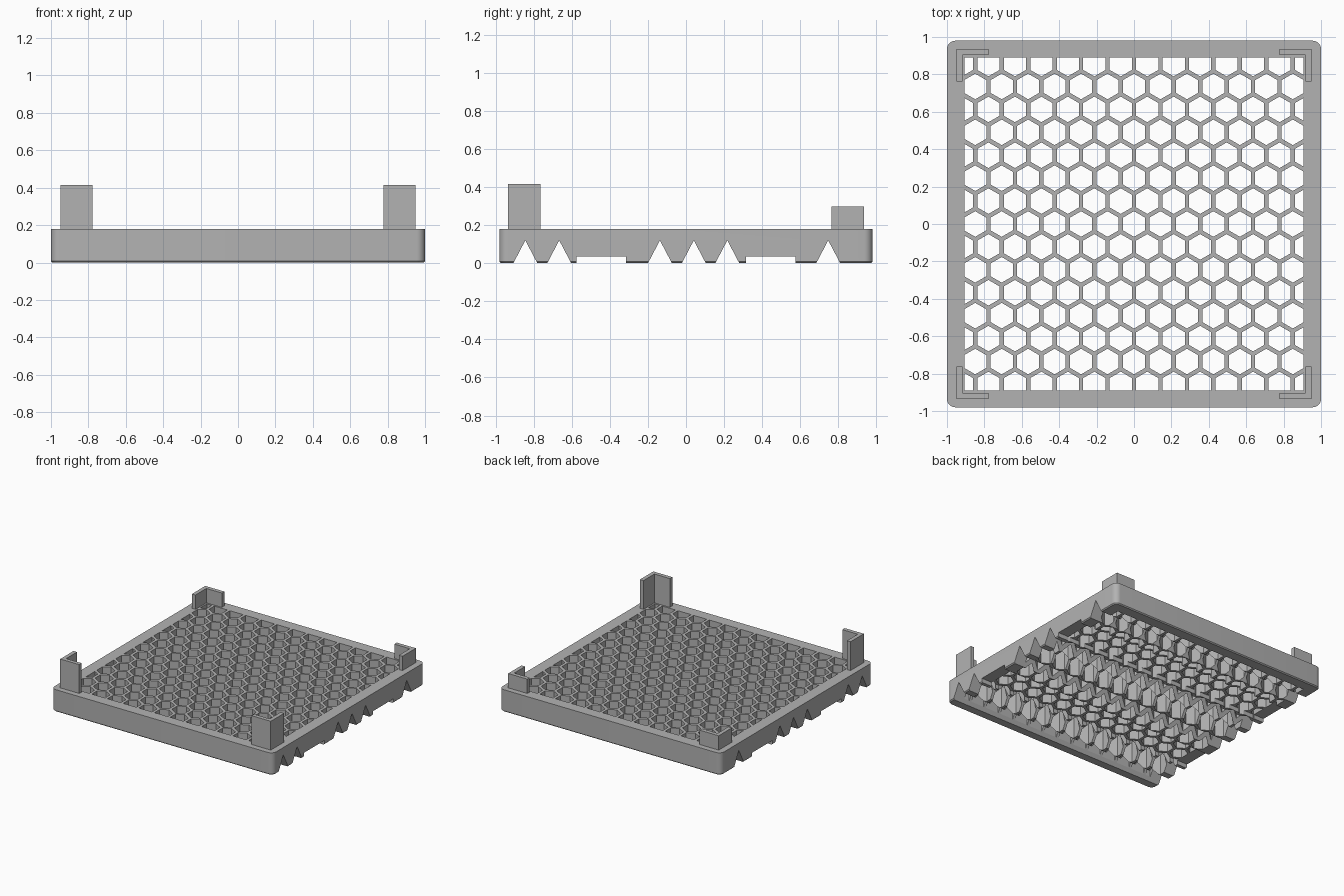
import bpy, bmesh
from math import sin, cos, pi, radians
from mathutils import Vector

if "Cube" in bpy.data.objects:
    bpy.data.objects.remove(bpy.data.objects["Cube"], do_unlink=True)

HALF_X, HALF_Y, HEIGHT = 1.0, 0.98, 0.18      # tray frame
OPEN_X, OPEN_Y = 0.905, 0.89                  # honeycomb field
PITCH, WALL = 0.1415, 0.023                   # honeycomb cells

grey = bpy.data.materials.new("warm_grey")
grey.use_nodes = True
grey.diffuse_color = (0.45, 0.45, 0.45, 1)
grey.node_tree.nodes["Principled BSDF"].inputs["Base Color"].default_value = grey.diffuse_color


def finish(bm, name):
    bmesh.ops.recalc_face_normals(bm, faces=bm.faces)
    mesh = bpy.data.meshes.new(name)
    bm.to_mesh(mesh)
    bm.free()
    mesh.materials.append(grey)
    obj = bpy.data.objects.new(name, mesh)
    bpy.context.collection.objects.link(obj)
    return obj


def prism(bm, outline, offset):
    """Closed prism from a flat outline swept by an offset."""
    low = [bm.verts.new(p) for p in outline]
    high = [bm.verts.new(Vector(p) + Vector(offset)) for p in outline]
    bm.faces.new(low)
    bm.faces.new(high[::-1])
    for i in range(len(low)):
        j = (i + 1) % len(low)
        bm.faces.new((low[i], low[j], high[j], high[i]))


def activate(obj):
    bpy.ops.object.select_all(action='DESELECT')
    obj.select_set(True)
    bpy.context.view_layer.objects.active = obj


def cut(obj, cutter):
    activate(obj)
    mod = obj.modifiers.new("cut", 'BOOLEAN')
    mod.operation, mod.solver, mod.object = 'DIFFERENCE', 'EXACT', cutter
    bpy.ops.object.modifier_apply(modifier=mod.name)
    bpy.data.objects.remove(cutter, do_unlink=True)


# Slab with rounded upright corners and a small chamfer underneath
bm = bmesh.new()
bmesh.ops.create_cube(bm, size=1)
for v in bm.verts:
    v.co = (v.co.x * 2 * HALF_X, v.co.y * 2 * HALF_Y, (v.co.z + 0.5) * HEIGHT)
upright = [e for e in bm.edges if abs(e.verts[0].co.z - e.verts[1].co.z) > 0.1]
bmesh.ops.bevel(bm, geom=upright, offset=0.045, segments=8, profile=0.5, affect='EDGES')
bottom = [e for e in bm.edges if all(v.co.z < 0.001 for v in e.verts)]
bmesh.ops.bevel(bm, geom=bottom, offset=0.008, segments=1, affect='EDGES')
tray = finish(bm, "honeycomb_tray")

# Hexagonal cells, trimmed to the field
flat = bmesh.new()
radius = (PITCH - WALL) / 2 / cos(pi / 6)
for row in range(-7, 8):
    for col in range(-7, 8):
        cx = (col + 0.5 * (row % 2)) * PITCH
        cy = row * PITCH * cos(pi / 6)
        if abs(cx) - PITCH / 2 > OPEN_X:
            continue
        flat.faces.new([flat.verts.new((cx + radius * sin(k * pi / 3),
                                        cy + radius * cos(k * pi / 3), 0)) for k in range(6)])
for side in (Vector((1, 0, 0)), Vector((-1, 0, 0)), Vector((0, 1, 0)), Vector((0, -1, 0))):
    bmesh.ops.bisect_plane(flat, geom=flat.verts[:] + flat.edges[:] + flat.faces[:],
                           plane_co=(side.x * OPEN_X, side.y * OPEN_Y, 0),
                           plane_no=side, clear_outer=True)
bm = bmesh.new()
for face in flat.faces:
    prism(bm, [(v.co.x, v.co.y, -0.1) for v in face.verts], (0, 0, 0.5))
flat.free()
cut(tray, finish(bm, "cell_cutter"))

# V grooves and shallow channels running across the underside
bm = bmesh.new()
apex, spread = 0.12, 0.063
for y in (-0.844, -0.666, -0.137, 0.041, 0.217, 0.747):
    wide = spread * (apex + 0.1) / apex
    prism(bm, [(-1.2, y - wide, -0.1), (-1.2, y + wide, -0.1), (-1.2, y, apex)], (2.4, 0, 0))
for y in (-0.445, 0.445):
    prism(bm, [(-1.2, y - 0.13, -0.1), (-1.2, y + 0.13, -0.1),
               (-1.2, y + 0.13, 0.035), (-1.2, y - 0.13, 0.035)], (2.4, 0, 0))
# Neighbouring grooves only meet below the slab, so let the solver merge them
grooves = finish(bm, "groove_cutter")
activate(tray)
mod = tray.modifiers.new("grooves", 'BOOLEAN')
mod.operation, mod.solver, mod.object = 'DIFFERENCE', 'EXACT', grooves
mod.use_self = True
bpy.ops.object.modifier_apply(modifier=mod.name)
bpy.data.objects.remove(grooves, do_unlink=True)
activate(tray)
bpy.ops.object.shade_smooth_by_angle(angle=radians(25))

# L-shaped corner guides, taller at the front
X, Y, ARM, THICK = 0.95, 0.935, 0.172, 0.032
for sx, x_name in ((1, "left"), (-1, "right")):
    for sy, y_name, top in ((-1, "front", 0.415), (1, "back", 0.297)):
        outline = [(X, Y), (X - ARM, Y), (X - ARM, Y - THICK),
                   (X - THICK, Y - THICK), (X - THICK, Y - ARM), (X, Y - ARM)]
        bm = bmesh.new()
        prism(bm, [(sx * x, sy * y, HEIGHT - 0.01) for x, y in outline],
              (0, 0, top - HEIGHT + 0.01))
        finish(bm, f"{y_name}_{x_name}_corner_guide")
